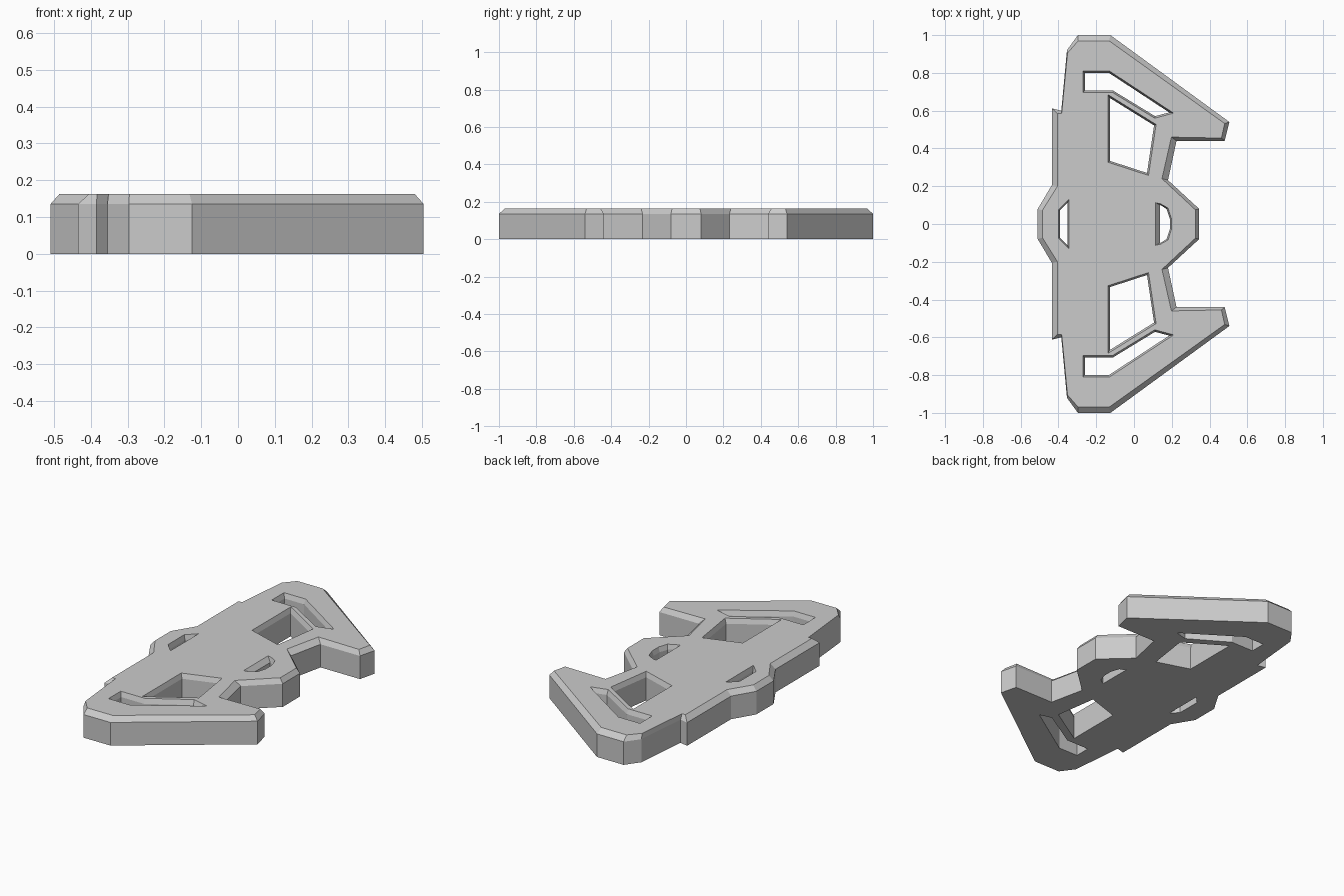
import bpy
import bmesh
from mathutils import Vector

cube = bpy.data.objects.get("Cube")
if cube:
    bpy.data.objects.remove(cube, do_unlink=True)

HEIGHT, SHOULDER = 0.163, 0.135   # top face and start of the chamfer

grey = bpy.data.materials.new("plain grey")
grey.use_nodes = True
grey.diffuse_color = (0.6, 0.6, 0.6, 1)
grey.node_tree.nodes["Principled BSDF"].inputs["Base Color"].default_value = (0.6, 0.6, 0.6, 1)


def mirrored(half):
    """Close a half profile by reflecting it across the x axis."""
    return half + [(x, -y) for x, y in reversed(half)]


def flipped(loop):
    return [(x, -y) for x, y in loop]


def inset(loop, d):
    """Mitred inward offset of a simple convex or concave loop."""
    pts = [Vector(p) for p in loop]
    n = len(pts)
    area = sum(pts[i - 1].cross(pts[i]) for i in range(n))
    side = 1 if area > 0 else -1
    result = []
    for i in range(n):
        a = (pts[i] - pts[i - 1]).normalized()
        b = (pts[(i + 1) % n] - pts[i]).normalized()
        na, nb = Vector((-a.y, a.x)) * side, Vector((-b.y, b.x)) * side
        result.append(tuple(pts[i] + (na + nb) * d / (1 + na.dot(nb))))
    return result


# Outer outline: lower wall and the smaller top rim
outer_wall = mirrored([
    (0.345, 0.08), (0.18, 0.232), (0.225, 0.44), (0.48, 0.44),
    (0.505, 0.54), (-0.125, 1.0), (-0.297, 1.0), (-0.355, 0.92),
    (-0.385, 0.6), (-0.435, 0.612), (-0.435, 0.205), (-0.51, 0.08)])
outer_rim = mirrored([
    (0.325, 0.075), (0.148, 0.24), (0.198, 0.46), (0.463, 0.455),
    (0.48, 0.532), (-0.132, 0.97), (-0.295, 0.97), (-0.352, 0.905),
    (-0.383, 0.584), (-0.405, 0.584), (-0.405, 0.2), (-0.485, 0.072)])

# Cut-outs: rim at the top, slightly smaller opening below
slot = [(-0.27, 0.81), (-0.13, 0.81), (0.21, 0.587),
        (0.11, 0.56), (-0.115, 0.697), (-0.27, 0.697)]
window = [(-0.138, 0.685), (0.117, 0.527), (0.077, 0.257), (-0.138, 0.327)]
rear_vent = mirrored([(-0.345, 0.13), (-0.4, 0.075)])
nose_rim = mirrored([(0.115, 0.113), (0.14, 0.107), (0.18, 0.085), (0.198, 0.03)])
nose_wall = mirrored([(0.138, 0.1), (0.148, 0.096), (0.173, 0.078), (0.19, 0.027)])

loops = [(outer_wall, outer_rim), (nose_wall, nose_rim),
         (inset(rear_vent, 0.007), rear_vent)]
for hole in (slot, window):
    opening = inset(hole, 0.01)
    loops += [(opening, hole), (flipped(opening), flipped(hole))]

# Walls and chamfers, then flat caps around the cut-outs
bm = bmesh.new()
caps = ([], [])
for wall, rim in loops:
    rings = [[bm.verts.new((x, y, z)) for x, y in pts]
             for pts, z in ((wall, 0), (wall, SHOULDER), (rim, HEIGHT))]
    n = len(wall)
    for low, high in zip(rings, rings[1:]):
        for i in range(n):
            j = (i + 1) % n
            bm.faces.new((low[i], low[j], high[j], high[i]))
    for cap, ring in zip(caps, (rings[0], rings[-1])):
        cap += [bm.edges.get((ring[i - 1], ring[i])) for i in range(n)]
for cap, z in zip(caps, (-1, 1)):
    bmesh.ops.triangle_fill(bm, use_beauty=True, use_dissolve=False,
                            edges=cap, normal=(0, 0, z))
bmesh.ops.recalc_face_normals(bm, faces=bm.faces[:])

mesh = bpy.data.meshes.new("chamfered_plate")
bm.to_mesh(mesh)
bm.free()
mesh.materials.append(grey)
plate = bpy.data.objects.new("chamfered_plate", mesh)
bpy.context.collection.objects.link(plate)
